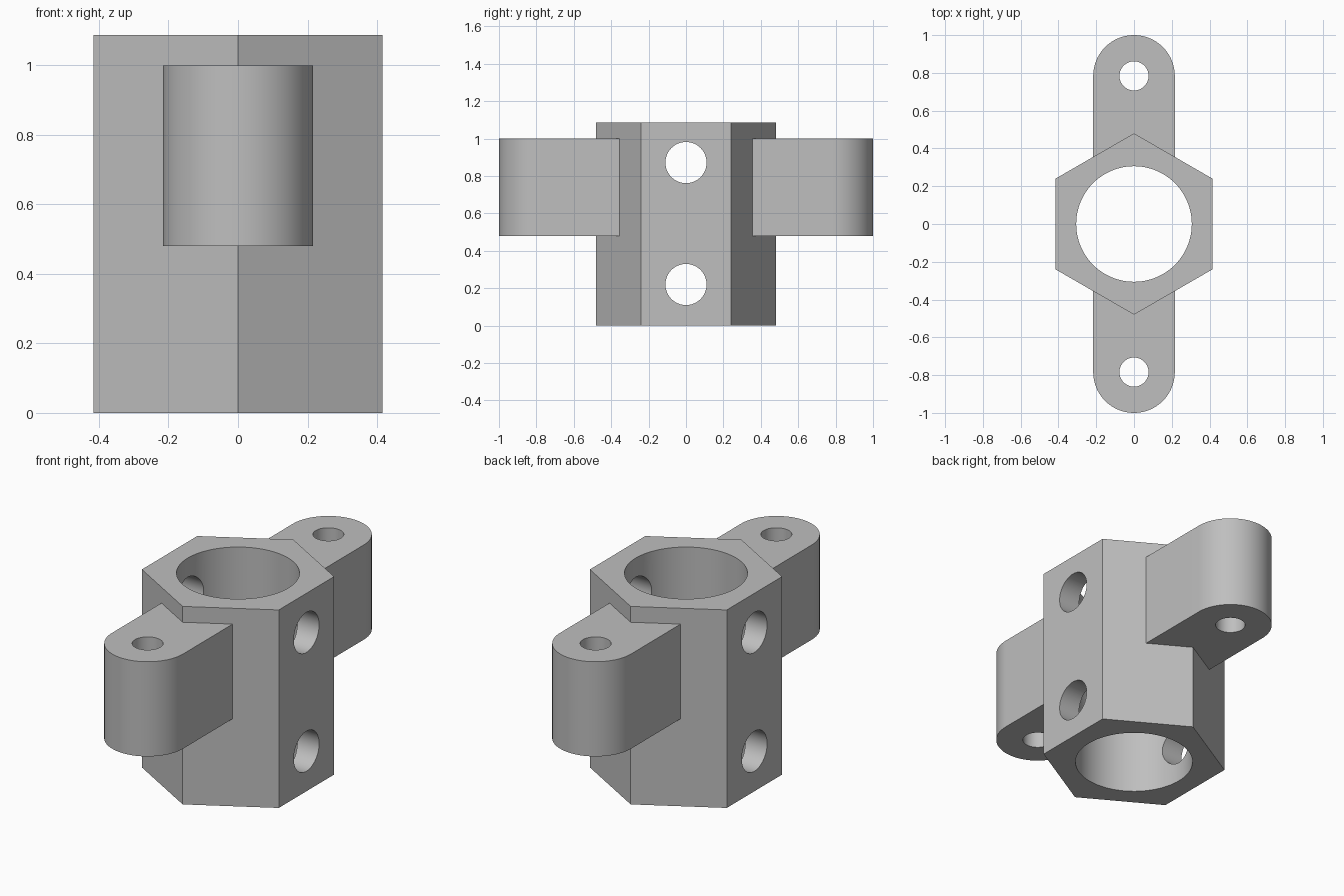
import bpy
import bmesh
from math import pi, sin, cos, radians
from mathutils import Matrix

cube = bpy.data.objects.get("Cube")
if cube:
    bpy.data.objects.remove(cube, do_unlink=True)

HEX_R, HEIGHT, BORE_R = 0.48, 1.087, 0.306
EAR_R, EAR_Y, EAR_Z0, EAR_Z1 = 0.216, 0.784, 0.48, 1.0

metal = bpy.data.materials.new("plain grey")
metal.use_nodes = True
grey = (0.52, 0.52, 0.52, 1)
metal.diffuse_color = grey
metal.node_tree.nodes["Principled BSDF"].inputs["Base Color"].default_value = grey


def circle(radius, sides, start=0.0):
    return [(radius * cos(start + 2 * pi * i / sides),
             radius * sin(start + 2 * pi * i / sides)) for i in range(sides)]


def prism(name, outline, z0, z1, matrix=None):
    """Extrude a flat outline from z0 to z1."""
    bm = bmesh.new()
    face = bm.faces.new([bm.verts.new((x, y, z0)) for x, y in outline])
    top = bmesh.ops.extrude_face_region(bm, geom=[face])["geom"]
    bmesh.ops.translate(bm, vec=(0, 0, z1 - z0),
                        verts=[v for v in top if isinstance(v, bmesh.types.BMVert)])
    bmesh.ops.recalc_face_normals(bm, faces=bm.faces)
    if matrix:
        bm.transform(matrix)
    mesh = bpy.data.meshes.new(name)
    bm.to_mesh(mesh)
    bm.free()
    mesh.materials.append(metal)
    obj = bpy.data.objects.new(name, mesh)
    bpy.context.collection.objects.link(obj)
    return obj


def drill(obj, cutters):
    """Cut the holes, then shade round walls smooth and keep edges sharp."""
    bpy.context.view_layer.objects.active = obj
    for cutter in cutters:
        cutter.hide_render = True
        mod = obj.modifiers.new("hole", 'BOOLEAN')
        mod.operation, mod.solver, mod.object = 'DIFFERENCE', 'EXACT', cutter
        bpy.ops.object.modifier_apply(modifier=mod.name)
        bpy.data.objects.remove(cutter, do_unlink=True)
    bpy.ops.object.select_all(action='DESELECT')
    obj.select_set(True)
    bpy.ops.object.shade_smooth_by_angle(angle=radians(30))


# Hexagonal sleeve with a central bore and two cross holes
body = prism("hex_sleeve", circle(HEX_R, 6, pi / 2), 0, HEIGHT)
sideways = Matrix.Rotation(pi / 2, 4, 'Y')
drill(body, [prism("bore_cutter", circle(BORE_R, 96), -0.1, HEIGHT + 0.1)] + [
    prism("cross_cutter", circle(0.11, 64), -1, 1,
          Matrix.Translation((0, 0, z)) @ sideways) for z in (0.22, 0.872)])

# Rounded mounting ears, notched to sit against the front and back ridges
notch_y = HEX_R - EAR_R * sin(pi / 6) / cos(pi / 6)
arc = [(EAR_R * cos(pi * i / 48), EAR_Y + EAR_R * sin(pi * i / 48)) for i in range(49)]
ear_outline = [(-EAR_R, notch_y), (0, HEX_R), (EAR_R, notch_y)] + arc
for name, angle in (("back_ear", 0), ("front_ear", pi)):
    turn = Matrix.Rotation(angle, 4, 'Z')
    ear = prism(name, ear_outline, EAR_Z0, EAR_Z1, turn)
    pin = prism("pin_cutter", circle(0.077, 64), 0, HEIGHT + 0.1,
                turn @ Matrix.Translation((0, EAR_Y, 0)))
    drill(ear, [pin])
